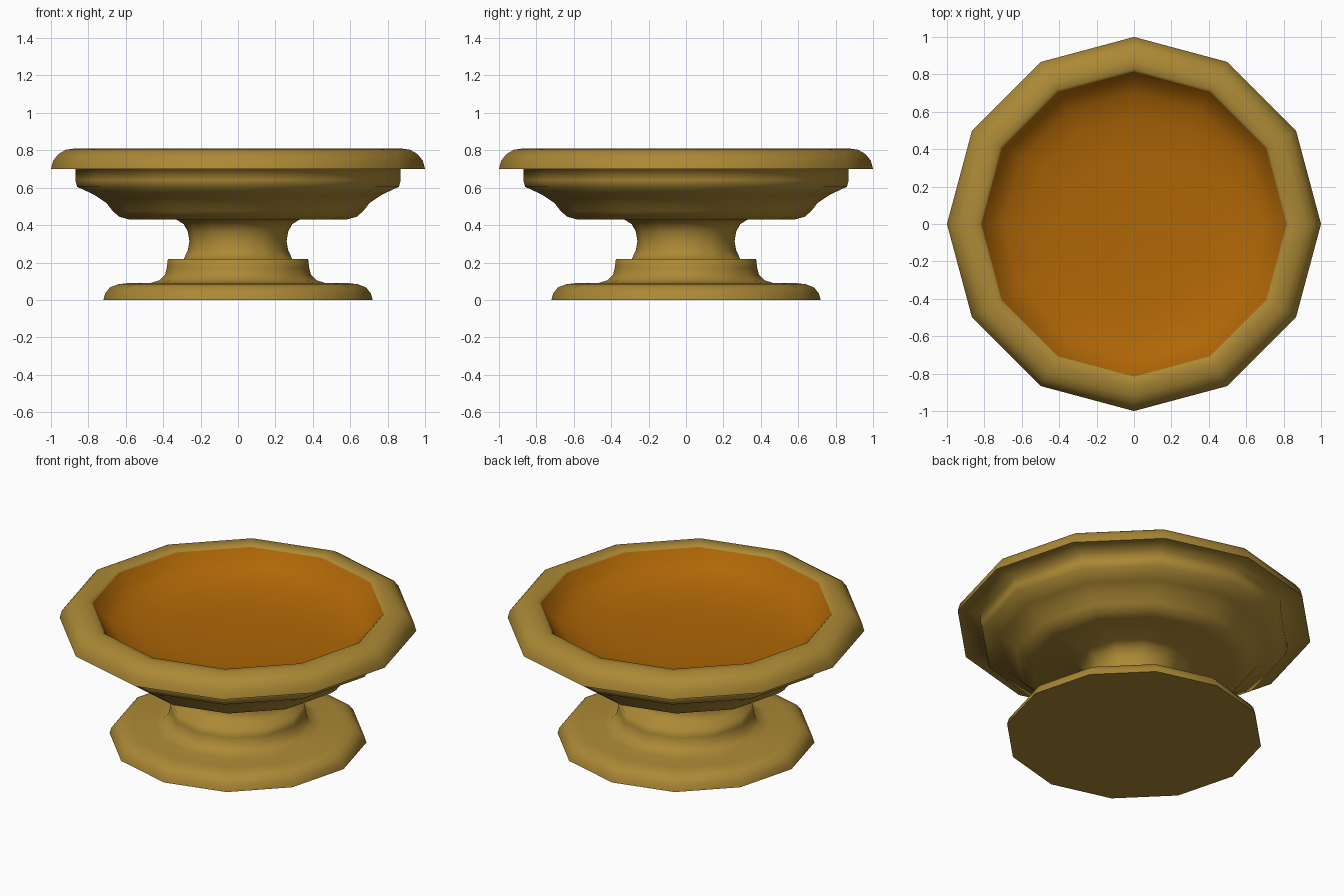
import bpy, bmesh, math

if "Cube" in bpy.data.objects:
    bpy.data.objects.remove(bpy.data.objects["Cube"])

SIDES = 12


def material(name, rgb):
    m = bpy.data.materials.new(name)
    m.diffuse_color = (*rgb, 1)
    m.use_nodes = True
    m.node_tree.nodes["Principled BSDF"].inputs["Base Color"].default_value = m.diffuse_color
    return m


def lathe(name, profile, mat):
    """Revolve (radius, z) points around z; radius 0 makes a pole."""
    bm = bmesh.new()
    rings = []
    for r, z in profile:
        if r == 0:
            rings.append([bm.verts.new((0, 0, z))] * SIDES)
        else:
            rings.append([bm.verts.new((r * math.cos(2 * math.pi * i / SIDES),
                                        r * math.sin(2 * math.pi * i / SIDES), z))
                          for i in range(SIDES)])
    for a, b in zip(rings, rings[1:]):
        for i in range(SIDES):
            j = (i + 1) % SIDES
            bm.faces.new(list(dict.fromkeys((a[i], a[j], b[j], b[i]))))
    me = bpy.data.meshes.new(name)
    bm.to_mesh(me)
    bm.free()
    me.materials.append(mat)
    ob = bpy.data.objects.new(name, me)
    bpy.context.collection.objects.link(ob)
    bpy.ops.object.select_all(action='DESELECT')
    ob.select_set(True)
    bpy.context.view_layer.objects.active = ob
    bpy.ops.object.shade_smooth_by_angle(angle=math.radians(97))
    return ob


gold = material("antique_gold", (0.41, 0.25, 0.036))
orange = material("burnt_orange", (0.43, 0.135, 0.002))

# Foot, neck, stepped bowl underside and rolled rim
lathe("pedestal_bowl", [
    (0, 0), (0.72, 0), (0.71, 0.035), (0.685, 0.067), (0.64, 0.084), (0.59, 0.09),
    (0.47, 0.09), (0.42, 0.105), (0.39, 0.135), (0.38, 0.175), (0.375, 0.22),
    (0.29, 0.22), (0.268, 0.265), (0.26, 0.315), (0.268, 0.365), (0.29, 0.405), (0.33, 0.43),
    (0.58, 0.43), (0.635, 0.445), (0.67, 0.475), (0.705, 0.52), (0.77, 0.563), (0.86, 0.605),
    (0.87, 0.64), (0.87, 0.70), (1.0, 0.70), (0.988, 0.745), (0.96, 0.78),
    (0.92, 0.803), (0.87, 0.81), (0.83, 0.81), (0.816, 0.798)], gold)

# Shallow concave inside of the bowl
lathe("bowl_inside", [
    (0.816, 0.798), (0.77, 0.735), (0.70, 0.69), (0.58, 0.655),
    (0.40, 0.635), (0, 0.63)], orange)
